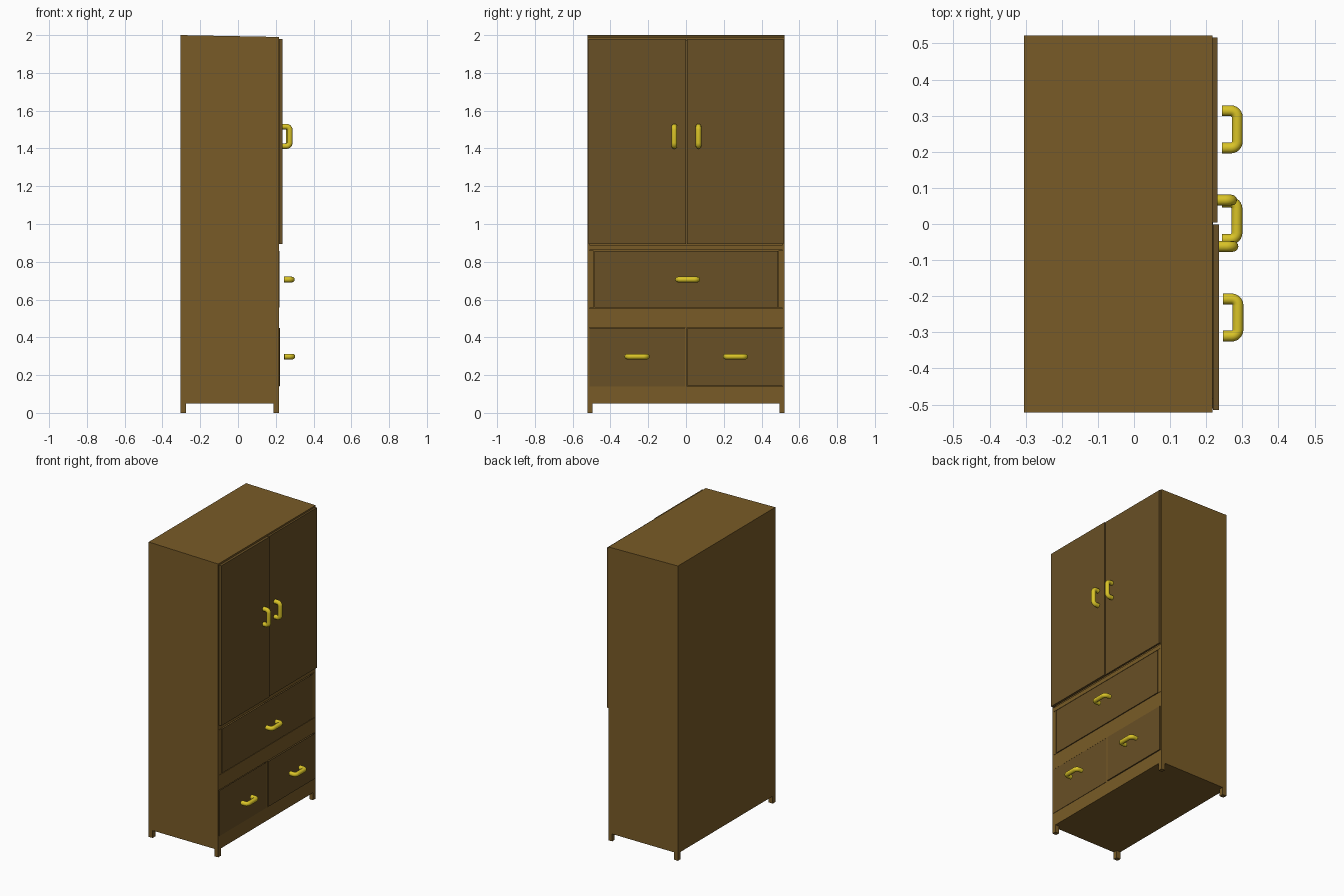
import bpy, bmesh, math
from mathutils import Vector

if "Cube" in bpy.data.objects:
    bpy.data.objects.remove(bpy.data.objects["Cube"])


def material(name, rgb):
    m = bpy.data.materials.new(name)
    m.diffuse_color = (*rgb, 1)
    m.use_nodes = True
    m.node_tree.nodes["Principled BSDF"].inputs["Base Color"].default_value = m.diffuse_color
    return m


WOOD = material("wood", (0.19, 0.105, 0.02))
PANEL = material("panel_wood", (0.14, 0.08, 0.019))
BRASS = material("yellow_metal", (0.70, 0.55, 0.02))


def box(name, x, y, z, mat=WOOD, front_drop=0.0):
    """Box from (min, max) ranges; front_drop lowers the upper front edge."""
    bm = bmesh.new()
    bmesh.ops.create_cube(bm, size=1)
    for v in bm.verts:
        front_top = v.co.x > 0 and v.co.z > 0
        v.co = [r[0] + (c + 0.5) * (r[1] - r[0]) for c, r in zip(v.co, (x, y, z))]
        if front_top:
            v.co.z -= front_drop
    me = bpy.data.meshes.new(name)
    bm.to_mesh(me)
    bm.free()
    me.materials.append(mat)
    ob = bpy.data.objects.new(name, me)
    bpy.context.collection.objects.link(ob)
    return ob


BACK, FRONT, HALF = -0.305, 0.217, 0.522
SIDE = 0.01

# Carcass
for s, n in ((-1, "left"), (1, "right")):
    y = sorted((s * HALF, s * (HALF - SIDE)))
    box(n + "_side", (BACK, FRONT), y, (0.05, 1.999), front_drop=0.01)
    # Stile beside the wide drawer
    box(n + "_stile", (FRONT - 0.02, FRONT),
        sorted((s * 0.489, s * (HALF - SIDE))), (0.555, 0.86))
    # Legs
    box(n + "_back_leg", (BACK, BACK + 0.03), sorted((s * HALF, s * (HALF - 0.028))), (0, 0.05))
    box(n + "_front_leg", (FRONT - 0.028, FRONT), sorted((s * HALF, s * (HALF - 0.028))), (0, 0.05))
inner = (-HALF + SIDE, HALF - SIDE)
box("back_panel", (BACK, BACK + 0.02), inner, (0.05, 1.985))
box("top_panel", (BACK, FRONT), (-HALF, HALF), (1.97, 2.0), front_drop=0.01)
box("bottom_panel", (BACK, FRONT), inner, (0.05, 0.07))
box("cupboard_floor", (BACK + 0.02, FRONT), inner, (0.862, 0.89))
box("plinth_rail", (FRONT - 0.02, FRONT), inner, (0.05, 0.139))
box("middle_rail", (BACK + 0.02, FRONT), inner, (0.452, 0.553))
box("drawer_divider", (BACK + 0.02, FRONT), (-0.004, 0.006), (0.07, 0.452))

# Doors
box("left_door", (FRONT + 0.002, 0.236), (-0.515, -0.001), (0.894, 1.98), PANEL)
box("right_door", (FRONT + 0.001, 0.231), (0.004, 0.517), (0.894, 1.98), PANEL)


# Drawers: open boxes behind a front panel
def drawer(name, x, y, z):
    ob = box(name, (BACK + 0.04, x), y, z, PANEL)
    bm = bmesh.new()
    bm.from_mesh(ob.data)
    bm.normal_update()
    top = [f for f in bm.faces if f.normal.z > 0.9]
    bmesh.ops.inset_region(bm, faces=top, thickness=0.012)
    bmesh.ops.translate(bm, vec=(0, 0, z[0] - z[1] + 0.012), verts=top[0].verts)
    bm.to_mesh(ob.data)
    bm.free()


drawer("wide_drawer", 0.219, (-0.484, 0.486), (0.557, 0.858))
drawer("lower_left_drawer", 0.2185, (-0.511, -0.005), (0.14, 0.45))
drawer("lower_right_drawer", 0.222, (0.009, 0.511), (0.142, 0.45))


# Handles: round bar swept along a U with rounded corners
def handle(name, centre, depth, along, half=0.0515, bend=0.018, radius=0.015):
    arc = [(depth - bend + bend * math.sin(a), half - bend + bend * math.cos(a))
           for a in (i * math.pi / 12 for i in range(7))]
    path = [(0, half)] + arc
    path += [(x, -t) for x, t in reversed(path)]
    cu = bpy.data.curves.new(name, 'CURVE')
    cu.dimensions = '3D'
    cu.bevel_depth = radius
    cu.bevel_resolution = 4
    cu.use_fill_caps = True
    sp = cu.splines.new('POLY')
    sp.points.add(len(path) - 1)
    for p, (x, t) in zip(sp.points, path):
        p.co = (*(Vector((x, 0, 0)) + t * Vector(along)), 1)
    ob = bpy.data.objects.new(name, cu)
    ob.location = centre
    cu.materials.append(BRASS)
    bpy.context.collection.objects.link(ob)
    bpy.ops.object.select_all(action='DESELECT')
    ob.select_set(True)
    bpy.context.view_layer.objects.active = ob
    bpy.ops.object.convert(target='MESH')
    bpy.ops.object.shade_smooth_by_angle(angle=math.radians(50))


UP, ACROSS = (0, 0, 1), (0, 1, 0)
handle("left_door_handle", (0.234, -0.062, 1.464), 0.04, UP)
handle("right_door_handle", (0.23, 0.066, 1.464), 0.04, UP)
handle("wide_drawer_handle", (0.243, 0.009, 0.706), 0.042, ACROSS)
handle("lower_left_drawer_handle", (0.246, -0.259, 0.298), 0.042, ACROSS)
handle("lower_right_drawer_handle", (0.244, 0.262, 0.298), 0.042, ACROSS)
